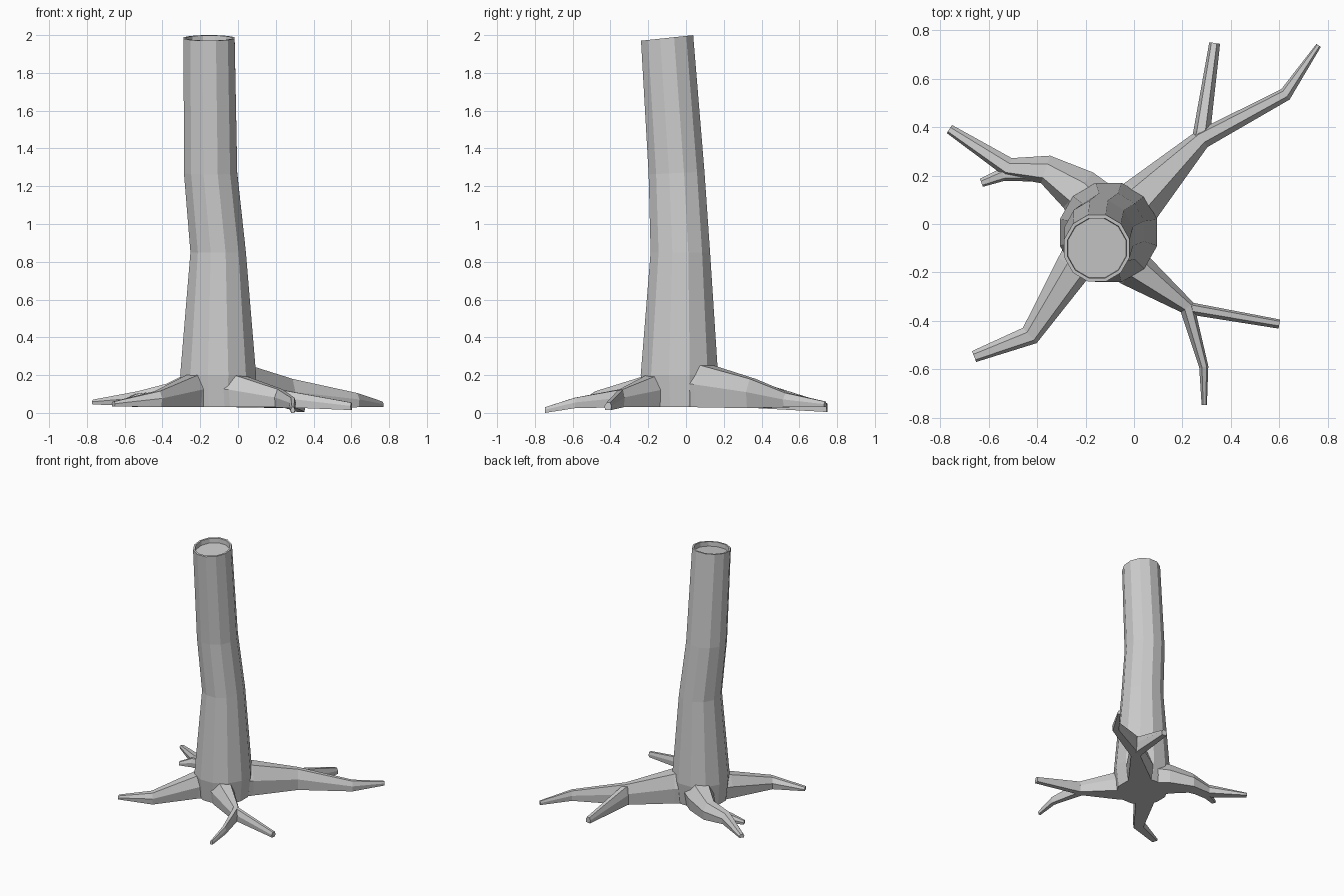
import bpy, math
from mathutils import Vector

cube = bpy.data.objects.get("Cube")
if cube:
    bpy.data.objects.remove(cube, do_unlink=True)

GREY = (0.6, 0.6, 0.6, 1.0)
bark = bpy.data.materials.new("grey bark")
bark.use_nodes = True
bark.diffuse_color = GREY
bark.node_tree.nodes["Principled BSDF"].inputs["Base Color"].default_value = GREY


def loft(name, rings):
    """Skin a list of equal-length rings and cap both ends."""
    n = len(rings[0])
    verts = [p for ring in rings for p in ring]
    faces = [tuple(reversed(range(n))), tuple(range(len(verts) - n, len(verts)))]
    for r in range(len(rings) - 1):
        for i in range(n):
            j = (i + 1) % n
            a, b = r * n, (r + 1) * n
            faces.append((a + i, a + j, b + j, b + i))
    mesh = bpy.data.meshes.new(name)
    mesh.from_pydata(verts, [], faces)
    mesh.materials.append(bark)
    obj = bpy.data.objects.new(name, mesh)
    bpy.context.collection.objects.link(obj)
    return obj


def trunk_ring(cx, cy, z, rx, ry, tilt=0.0, sides=12):
    pts = []
    for i in range(sides):
        a = math.tau * (i + 0.5) / sides
        y = ry * math.sin(a)
        pts.append(Vector((cx + rx * math.cos(a), cy + y, z + tilt * y)))
    return pts


# Leaning hollow-topped trunk: outer skin, rim, then the recessed floor
loft("trunk", [
    trunk_ring(-0.105, -0.035, 0.03, 0.19, 0.19),
    trunk_ring(-0.105, -0.035, 0.20, 0.208, 0.212),
    trunk_ring(-0.105, -0.03, 0.85, 0.152, 0.163),
    trunk_ring(-0.145, -0.05, 1.27, 0.146, 0.153, 0.05),
    trunk_ring(-0.153, -0.10, 1.985, 0.140, 0.143, 0.107),
    trunk_ring(-0.153, -0.10, 1.985, 0.126, 0.128, 0.107),
    trunk_ring(-0.153, -0.10, 1.95, 0.124, 0.126, 0.107),
])


def root(name, path):
    """Tapering root; path holds x, y, top, bottom and width at each bend."""
    rings = []
    for i, (x, y, top, low, width) in enumerate(path):
        before, after = path[max(i - 1, 0)], path[min(i + 1, len(path) - 1)]
        along = Vector((after[0] - before[0], after[1] - before[1], 0)).normalized()
        side = Vector((-along.y, along.x, 0)) * width / 2
        base = Vector((x, y, 0))
        up = Vector((0, 0, 1))
        mid = low + (top - low) * 0.55
        rings.append([base - side * 0.85 + up * low, base - side + up * mid,
                      base - side * 0.4 + up * top, base + side * 0.6 + up * top,
                      base + side + up * mid, base + side * 0.85 + up * low])
    # Ring order runs right, top, left, so flip it to face outwards
    return loft(name, [list(ring) for ring in rings])


# Back left root and its fork
root("back_left_root", [
    (-0.05, 0.02, 0.27, 0.03, 0.24), (0.04, 0.11, 0.25, 0.03, 0.19),
    (0.28, 0.35, 0.18, 0.025, 0.08), (0.625, 0.535, 0.105, 0.03, 0.055),
    (0.762, 0.737, 0.06, 0.03, 0.022)])
root("back_left_fork", [
    (0.265, 0.33, 0.17, 0.025, 0.06), (0.28, 0.38, 0.165, 0.025, 0.07),
    (0.333, 0.747, 0.05, 0.005, 0.045)])

# Back right root and its fork
root("back_right_root", [
    (-0.12, 0.02, 0.24, 0.03, 0.26), (-0.23, 0.14, 0.21, 0.03, 0.19),
    (-0.365, 0.225, 0.155, 0.03, 0.12), (-0.52, 0.235, 0.115, 0.035, 0.08),
    (-0.762, 0.392, 0.07, 0.045, 0.04)])
root("back_right_fork", [
    (-0.40, 0.215, 0.12, 0.035, 0.08), (-0.54, 0.205, 0.10, 0.035, 0.055),
    (-0.63, 0.17, 0.06, 0.035, 0.035)])

# Front right root
root("front_right_root", [
    (-0.16, -0.06, 0.22, 0.03, 0.20), (-0.25, -0.18, 0.20, 0.03, 0.15),
    (-0.43, -0.46, 0.115, 0.03, 0.085), (-0.66, -0.547, 0.06, 0.035, 0.048)])

# Front left root and its fork
root("front_left_root", [
    (-0.10, -0.09, 0.22, 0.03, 0.22), (0.0, -0.185, 0.20, 0.03, 0.16),
    (0.22, -0.345, 0.125, 0.03, 0.065), (0.288, -0.59, 0.08, 0.025, 0.038),
    (0.29, -0.747, 0.03, 0.0, 0.022)])
root("front_left_fork", [
    (0.18, -0.325, 0.12, 0.03, 0.05), (0.24, -0.35, 0.12, 0.03, 0.05),
    (0.60, -0.413, 0.055, 0.015, 0.038)])

# Make every surface face outwards
import bmesh
for obj in bpy.context.collection.objects:
    if obj.type == 'MESH' and obj.data.materials and obj.data.materials[0] == bark:
        bm = bmesh.new()
        bm.from_mesh(obj.data)
        bmesh.ops.recalc_face_normals(bm, faces=bm.faces)
        bm.to_mesh(obj.data)
        bm.free()
